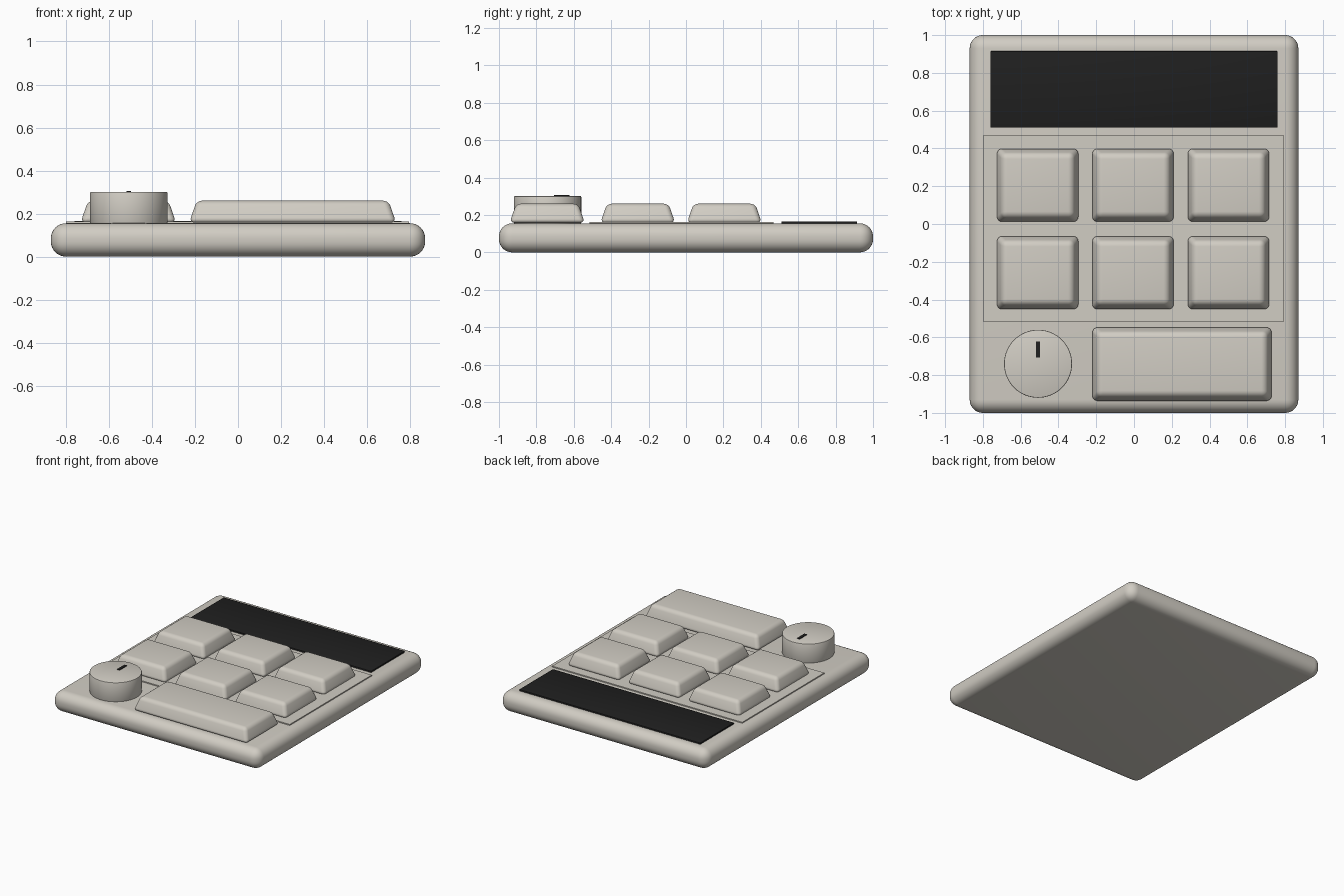
import bpy
import bmesh
import math

cube = bpy.data.objects.get("Cube")
if cube:
    bpy.data.objects.remove(cube, do_unlink=True)


def make_material(name, rgb, roughness):
    mat = bpy.data.materials.new(name)
    mat.use_nodes = True
    mat.diffuse_color = (*rgb, 1)
    bsdf = mat.node_tree.nodes["Principled BSDF"]
    bsdf.inputs["Base Color"].default_value = (*rgb, 1)
    bsdf.inputs["Roughness"].default_value = roughness
    return mat


CASE = make_material("warm light grey", (0.64, 0.61, 0.55), 0.5)
DARK = make_material("near black", (0.014, 0.014, 0.014), 0.4)


def finish(name, bm, mat, bevel, segments):
    """Turn a bmesh into a smooth object with rounded edges."""
    mesh = bpy.data.meshes.new(name)
    bm.to_mesh(mesh)
    bm.free()
    obj = bpy.data.objects.new(name, mesh)
    bpy.context.collection.objects.link(obj)
    mesh.materials.append(mat)
    if bevel:
        mod = obj.modifiers.new("Rounded edges", "BEVEL")
        mod.width = bevel
        mod.segments = segments
        mod.limit_method = "ANGLE"
        mod.angle_limit = math.radians(30)
    bpy.ops.object.select_all(action="DESELECT")
    obj.select_set(True)
    bpy.context.view_layer.objects.active = obj
    if bevel:
        bpy.ops.object.modifier_apply(modifier=mod.name)
    bpy.ops.object.shade_smooth_by_angle(angle=math.radians(35))
    return obj


def block(name, x, y, z, mat=CASE, bevel=0, segments=4, taper=0):
    """Box from (min, max) ranges; taper pulls the top edges inward."""
    bm = bmesh.new()
    bmesh.ops.create_cube(bm, size=2)
    for v in bm.verts:
        top = v.co.z > 0
        half_x = (x[1] - x[0]) / 2 - taper * top
        half_y = (y[1] - y[0]) / 2 - taper * top
        v.co = ((x[0] + x[1]) / 2 + v.co.x * half_x,
                (y[0] + y[1]) / 2 + v.co.y * half_y,
                z[1] if top else z[0])
    return finish(name, bm, mat, bevel, segments)


TOP = 0.155

# Case, keypad plate and display
block("case", (-0.87, 0.87), (-1, 1), (0, TOP), bevel=0.07, segments=8)
block("keypad_plate", (-0.8, 0.795), (-0.515, 0.468), (TOP - 0.02, 0.163))
block("display", (-0.76, 0.76), (0.51, 0.915), (TOP - 0.02, 0.166), DARK, 0.003, 2)


# Keys: a three by two grid and one wide bar
def key(name, x, y):
    block(name, x, y, (0.158, 0.26), bevel=0.026, segments=5, taper=0.035)


for row, cy in enumerate((0.205, -0.258)):
    for col, cx in enumerate((-0.51, -0.005, 0.5)):
        key(f"key_{row + 1}_{col + 1}", (cx - 0.222, cx + 0.222), (cy - 0.2, cy + 0.2))
key("wide_key", (-0.227, 0.735), (-0.943, -0.541))

# Dial with its pointer mark
bm = bmesh.new()
bmesh.ops.create_cone(bm, cap_ends=True, segments=64, radius1=0.18, radius2=0.18, depth=0.147)
bmesh.ops.translate(bm, verts=bm.verts, vec=(-0.508, -0.74, 0.2275))
finish("dial", bm, CASE, 0.005, 2)
block("dial_mark", (-0.519, -0.498), (-0.707, -0.622), (0.297, 0.306), DARK)
